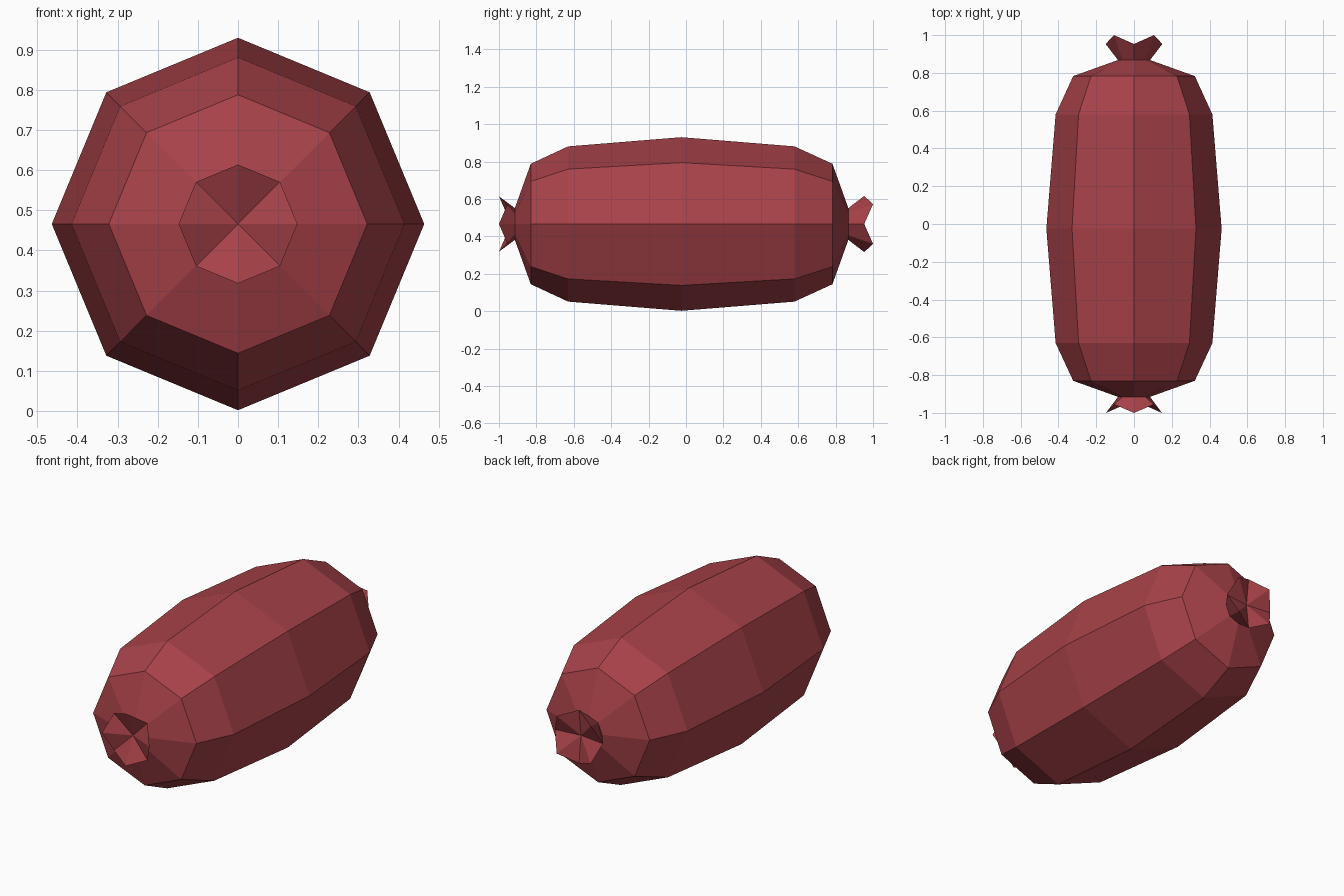
import bpy, bmesh, math

if "Cube" in bpy.data.objects:
    bpy.data.objects.remove(bpy.data.objects["Cube"])

SIDES, CZ = 8, 0.466

red = bpy.data.materials.new("sausage red")
red.diffuse_color = (0.39, 0.054, 0.066, 1)
red.use_nodes = True
red.node_tree.nodes["Principled BSDF"].inputs["Base Color"].default_value = red.diffuse_color


def loft(name, rings, front_tip=None, back_tip=None):
    """Octagonal rings along y; each is (y on axes, y on diagonals, radius)."""
    bm = bmesh.new()
    loops = []
    for y_axis, y_diag, r in rings:
        loops.append([bm.verts.new((r * math.cos(i * math.tau / SIDES),
                                    y_diag if i % 2 else y_axis,
                                    CZ + r * math.sin(i * math.tau / SIDES)))
                      for i in range(SIDES)])
    for a, b in zip(loops, loops[1:]):
        for i in range(SIDES):
            j = (i + 1) % SIDES
            bm.faces.new((a[i], a[j], b[j], b[i]))
    for tip, ring in ((front_tip, loops[0]), (back_tip, loops[-1])):
        if tip is not None:
            c = bm.verts.new((0, tip, CZ))
            for i in range(SIDES):
                bm.faces.new((ring[i], ring[(i + 1) % SIDES], c))
    bmesh.ops.recalc_face_normals(bm, faces=bm.faces)
    me = bpy.data.meshes.new(name)
    bm.to_mesh(me)
    bm.free()
    me.materials.append(red)
    ob = bpy.data.objects.new(name, me)
    bpy.context.collection.objects.link(ob)
    return ob


# plump faceted body
profile = [(-0.915, 0.085), (-0.83, 0.322), (-0.63, 0.415), (-0.025, 0.464),
           (0.58, 0.415), (0.783, 0.322), (0.868, 0.085)]
loft("sausage_body", [(y, y, r) for y, r in profile], -0.915, 0.868)

# flared, puckered casing ends with zigzag rims
loft("front_knot", [(-1.0, -0.955, 0.148), (-0.915, -0.915, 0.085)],
     front_tip=-0.935, back_tip=-0.915)
loft("back_knot", [(0.868, 0.868, 0.085), (0.953, 1.0, 0.15)],
     front_tip=0.868, back_tip=0.935)
